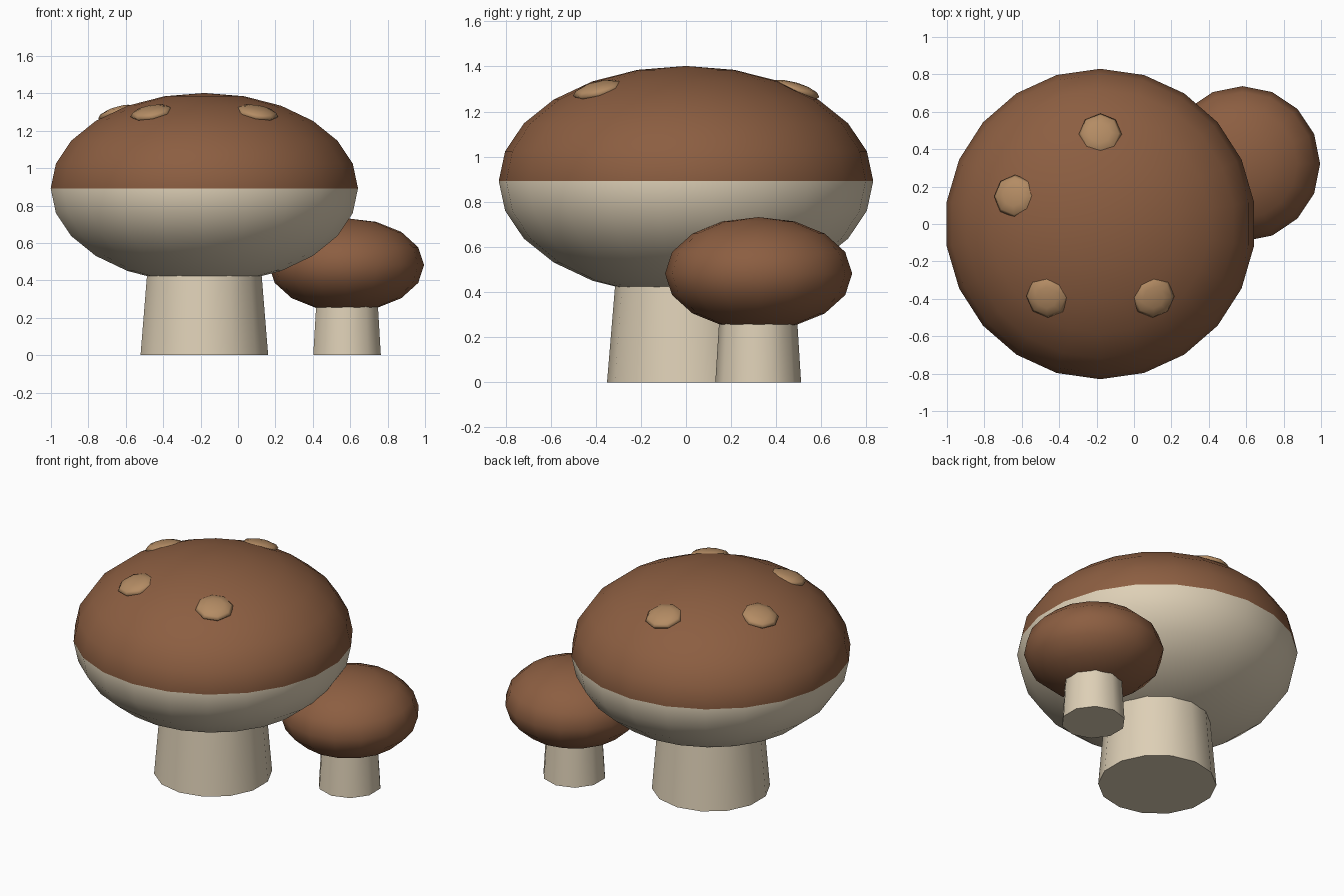
import bpy, bmesh, math
from mathutils import Matrix, Vector

if "Cube" in bpy.data.objects:
    bpy.data.objects.remove(bpy.data.objects["Cube"])


def material(name, rgb):
    m = bpy.data.materials.new(name)
    m.diffuse_color = (*rgb, 1)
    m.use_nodes = True
    m.node_tree.nodes["Principled BSDF"].inputs["Base Color"].default_value = m.diffuse_color
    return m


BROWN = material("cap brown", (0.262, 0.112, 0.053))
CREAM = material("stem cream", (0.73, 0.63, 0.47))
TAN = material("spot tan", (0.456, 0.262, 0.127))


def finish(bm, name, mats, smooth=True):
    bmesh.ops.recalc_face_normals(bm, faces=bm.faces)
    for f in bm.faces:
        f.smooth = smooth
    me = bpy.data.meshes.new(name)
    bm.to_mesh(me)
    bm.free()
    ob = bpy.data.objects.new(name, me)
    bpy.context.collection.objects.link(ob)
    for m in mats:
        me.materials.append(m)
    return ob


def lathe(name, profile, sides, centre, mats, tilt=None, split=False, angle=None):
    """Revolve (radius, height) points; the first vertex points to +y."""
    bm = bmesh.new()
    rings = []
    for r, z in profile:
        if r < 1e-5:
            rings.append([bm.verts.new((0, 0, z))] * sides)
        else:
            rings.append([bm.verts.new((-r * math.sin(a), r * math.cos(a), z))
                          for a in (2 * math.pi * i / sides for i in range(sides))])
    for lo, hi in zip(rings, rings[1:]):
        for i in range(sides):
            j = (i + 1) % sides
            f = bm.faces.new(list(dict.fromkeys((lo[i], lo[j], hi[j], hi[i]))))
            # pale underside below the widest ring
            if split and f.calc_center_median().z < 0:
                f.material_index = 1
    for ring in (rings[0], rings[-1]):
        if len(set(ring)) > 2:
            bm.faces.new(ring)
    if tilt:
        bm.transform(tilt)
    bm.transform(Matrix.Translation(centre))
    ob = finish(bm, name, mats)
    if angle:
        bpy.ops.object.select_all(action='DESELECT')
        ob.select_set(True)
        bpy.context.view_layer.objects.active = ob
        bpy.ops.object.shade_smooth_by_angle(angle=math.radians(angle))
    return ob


def ellipse(r, h, steps):
    return [(r * math.sin(math.pi * i / steps), -h * math.cos(math.pi * i / steps))
            for i in range(steps + 1)]


# Large mushroom
lathe("large_stem", [(0.35, 0), (0.30, 0.6)], 14, (-0.18, 0, 0), [CREAM], angle=40)
lathe("large_cap", ellipse(0.83, 0.51, 12), 22, (-0.18, 0, 0.892),
      [BROWN, CREAM], split=True)

# Small mushroom
lathe("small_stem", [(0.19, 0), (0.17, 0.32)], 10, (0.583, 0.32, 0), [CREAM], angle=40)
lathe("small_cap", ellipse(0.415, 0.25, 8), 16, (0.58, 0.322, 0.482), [BROWN])

# Spots on the large cap, tilted outward
for k in range(4):
    a = math.radians(90 + 72 * k)
    out = Vector((math.cos(a), math.sin(a), 0))
    tilt = Matrix.Rotation(math.radians(16), 4, Vector((-out.y, out.x, 0)))
    lathe(f"cap_spot_{k + 1}", ellipse(0.115, 0.035, 6), 8,
          Vector((-0.18, 0, 1.295)) + out * 0.48, [TAN], tilt=tilt)
